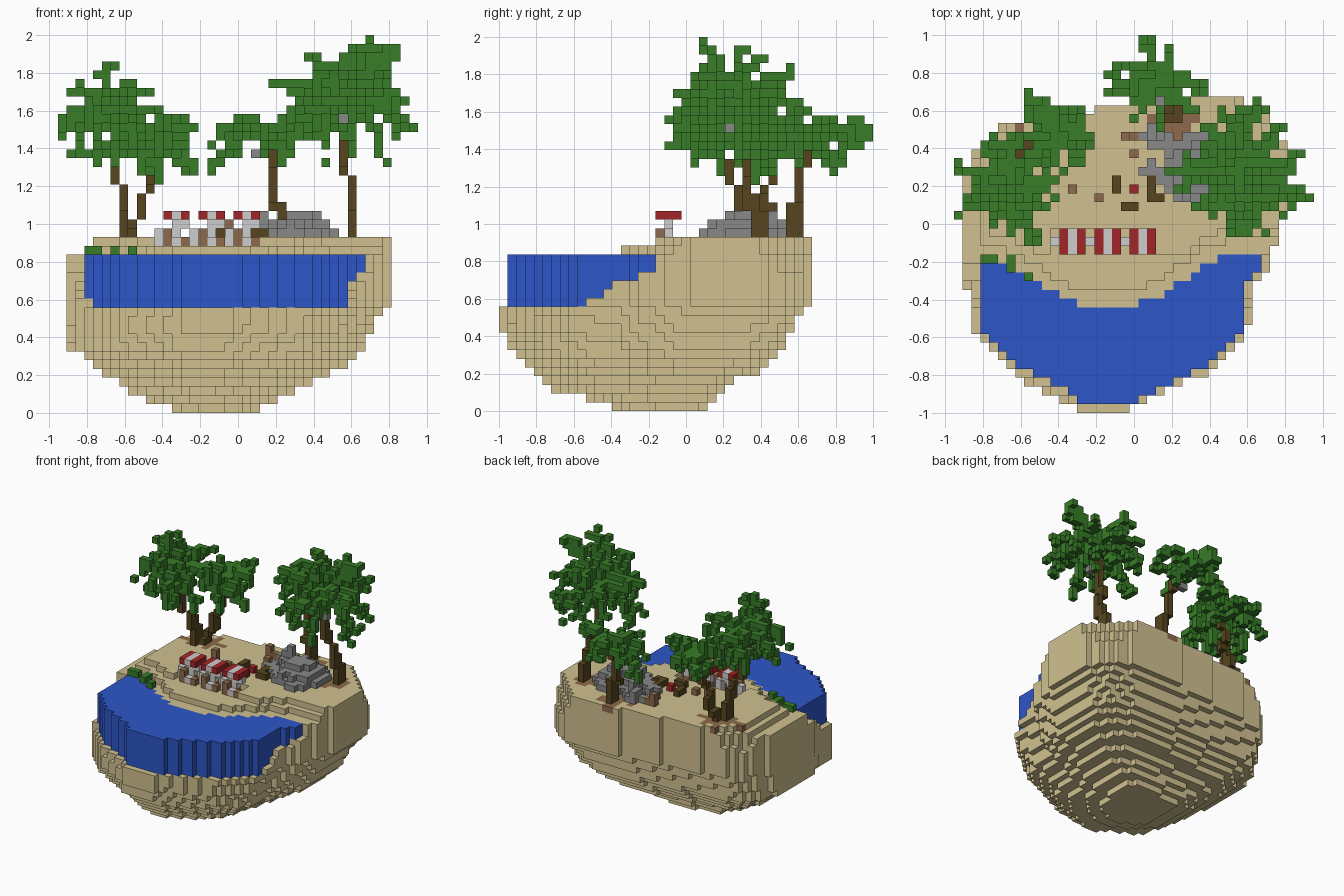
import bpy, math, random
from math import floor, sin, cos, pi

if "Cube" in bpy.data.objects:
    bpy.data.objects.remove(bpy.data.objects["Cube"])

random.seed(11)
V = 2 / 43                      # edge of one block
OX, OY = -20.5 * V, -21.5 * V   # grid origin


def material(name, r, g, b):
    lin = [((c / 255 + 0.055) / 1.055) ** 2.4 for c in (r, g, b)] + [1]
    m = bpy.data.materials.new(name)
    m.use_nodes = True
    m.diffuse_color = lin
    m.node_tree.nodes["Principled BSDF"].inputs["Base Color"].default_value = lin
    return m


MATS = {
    "sand": material("sand", 209, 193, 144),
    "water": material("water blue", 46, 86, 200),
    "leaf": material("leaf green", 55, 124, 40),
    "trunk": material("dark trunk brown", 86, 69, 30),
    "earth": material("earth brown", 142, 106, 76),
    "rock": material("rock grey", 136, 136, 136),
    "red": material("awning red", 162, 38, 40),
    "white": material("pale grey", 206, 206, 206),
}

world, parts = {}, {}


def put(part, cell, mat):
    if cell not in world and min(cell) >= 0 and cell[0] <= 40 and max(cell) <= 42:
        world[cell] = mat
        parts.setdefault(part, []).append(cell)


def cell_at(x, y, z):
    return floor((x - OX) / V), floor((y - OY) / V), floor(z / V)


def centre(i, j):
    return OX + (i + 0.5) * V, OY + (j + 0.5) * V


def lerp_table(table, key):
    if key <= table[0][0]:
        return table[0][1:]
    for a, b in zip(table, table[1:]):
        if key <= b[0]:
            t = (key - a[0]) / (b[0] - a[0])
            return [p + (q - p) * t for p, q in zip(a[1:], b[1:])]
    return table[-1][1:]


# Island outline: y, left edge, right edge
OUTLINE = [(-1, -.26, -.02), (-.93, -.35, .1), (-.86, -.49, .25), (-.77, -.67, .44),
           (-.67, -.77, .53), (-.58, -.85, .61), (-.35, -.86, .63), (-.22, -.91, .71),
           (0, -.91, .79), (.2, -.91, .81), (.4, -.84, .81), (.48, -.77, .78),
           (.54, -.7, .75), (.57, -.42, .73), (.61, -.16, .68), (.66, .15, .54)]
# Hull extents: z, left, right, front, back
HULL = [(.02, -.35, .11, -.4, .11), (.07, -.49, .23, -.53, .16), (.12, -.58, .31, -.72, .2),
        (.16, -.63, .39, -.77, .26), (.21, -.72, .48, -.81, .39), (.26, -.77, .58, -.86, .44),
        (.3, -.82, .63, -.91, .48), (.35, -.91, .67, -.95, .53), (.45, -.91, .72, -1, .58),
        (.54, -.91, .77, -1, .63), (.58, -.91, .81, -1, .67)]
# Bevel of the two back corners: z, limit of x + y, limit of y - x
CORNERS = [(.5, 1.4, 1.3), (.66, 1.31, 1.24), (.8, 1.23, 1.2), (.92, 1.16, 1.14)]
# Shoreline: x, y
SHORE = [(-.8, -.19), (-.65, -.22), (-.44, -.35), (-.28, -.44), (-.07, -.44),
         (.12, -.39), (.25, -.3), (.4, -.2), (.5, -.16)]
BEACH_SLOPE = (0, 0, .09, .22, .27, .37)


def in_hull(i, j, k):
    x, y = centre(i, j)
    z = (k + 0.5) * V
    x0, x1, y0, y1 = lerp_table(HULL, z)
    X = -.91 + (x - x0) / (x1 - x0) * 1.72
    Y = -1 + (y - y0) / (y1 - y0) * 1.67
    right_limit, left_limit = lerp_table(CORNERS, z)
    if not -1 <= Y <= .67 or x + y > right_limit or y - x > left_limit or x + y < -1.4:
        return False
    left, right = lerp_table(OUTLINE, Y)
    return left < X < right


# Island, lagoon and earth around the palm roots
ROOTS = [(-.6, .37), (-.53, .41), (.23, .56), (.6, .39)]
LAGOON_FLOOR, WATER_TOP, GROUND = 12, 18, 20
for k in range(GROUND):
    for i in range(41):
        for j in range(43):
            if not in_hull(i, j, k):
                continue
            x, y = centre(i, j)
            shore = lerp_table(SHORE, x)[0]
            if k < LAGOON_FLOOR:
                put("island", (i, j, k), "sand")
            elif k < WATER_TOP:
                if y > shore - BEACH_SLOPE[WATER_TOP - 1 - k]:
                    put("island", (i, j, k), "sand")
                elif x > -.82 and all(in_hull(i + a, j + b, k)
                                      for a, b in ((1, 0), (-1, 0), (0, 1), (0, -1))):
                    put("lagoon", (i, j, k), "water")
            elif k == WATER_TOP:
                if y > shore + .08 and x > -.81:
                    put("island", (i, j, k), "sand")
            elif y > max(shore + .14, -.14) and x > -.77 and not (-.45 < x < .13 and y < -.02):
                d = min(abs(x - a) + abs(y - b) for a, b in ROOTS)
                put("island", (i, j, k), "earth" if d < V * random.uniform(1.5, 3.6) else "sand")

# Small shore plants
for x, y in [(-.79, -.17), (-.74, -.17), (-.65, -.22), (-.65, -.17), (-.57, -.26)]:
    put("shore_plants", cell_at(x, y, .86), "leaf")

# Three striped awnings with counters and seats
for n in range(3):
    i0, j0, _ = cell_at(-.38 + n * 4 * V, -.14, 0)
    name = f"beach_stall_{n + 1}"
    for a in range(3):
        for b in range(3):
            put(name, (i0 + a, j0 + b, 22), "white" if a == 1 else "red")
    for k in (20, 21):
        put(name, (i0 + 1, j0 + 1, k), "white")
    put(name, (i0 + 2, j0 + 1, 21), "white")
    for k in (19, 20):
        put(name, (i0 - 1, j0 + 1, k), "white")
        put(name, (i0, j0, k), "earth")
        put(name, (i0 + 1, j0 + 1, k), "earth")
    put(name, (i0 + 1, j0, 19), "white")
    put(name, (i0 + 2, j0, 19), "earth")


# Palms
def frond(part, c, tip, arch):
    steps = 11
    for s in range(1, steps + 1):
        t = s / steps
        p = [a + (b - a) * t for a, b in zip(c, tip)]
        p[2] += arch * sin(pi * t)
        cell = cell_at(*p)
        put(part, cell, "leaf")
        if 0.3 < t < 0.95 and random.random() < 0.4:
            a, b, h = random.choice([(1, 0, 0), (-1, 0, 0), (0, 1, -1), (0, -1, -1), (1, 1, 0), (-1, 1, -1)])
            put(part, (cell[0] + a, cell[1] + b, cell[2] + h), "leaf")


def palm(name, base, top, crown, radius, low, high, count, tips, coconuts):
    steps = 24
    for s in range(steps + 1):
        t = s / steps
        i, j, k = cell_at(*[a + (b - a) * t for a, b in zip(base, top)])
        put(name + "_trunk", (i, j, k), "trunk")
        if t < 0.35:
            put(name + "_trunk", (i, j + 1, k), "trunk")
    for spot in coconuts:
        put(name + "_coconuts", cell_at(*spot), "rock")
    for tip in tips:
        frond(name + "_crown", crown, tip, .05)
    # golden-angle spread from drooping to upright fronds
    for n in range(count):
        a = n * 2.4 + random.uniform(-.2, .2)
        h = low + (high - low) * (n + .5) / count
        r = radius * (1 - .5 * (h / (high if h > 0 else low)) ** 2) * random.uniform(.85, 1.05)
        tip = (crown[0] + r * cos(a), crown[1] + r * sin(a), crown[2] + h)
        frond(name + "_crown", crown, tip, .1 if h < 0 else .03)


palm("left_palm", (.6, .37, .95), (.56, .26, 1.58), (.58, .27, 1.66), .36, -.36, .28, 24,
     [(.72, .1, 1.98), (.93, .12, 1.53), (.19, .3, 1.75), (.65, .66, 1.6), (.82, .3, 1.95),
      (.24, .2, 1.46), (.5, -.04, 1.5)],
     [(.56, .21, 1.57), (.6, .24, 1.52)])
palm("right_palm", (-.6, .34, .95), (-.66, .16, 1.47), (-.66, .2, 1.55), .28, -.28, .22, 19,
     [(-.93, .06, 1.48), (-.7, .12, 1.83), (-.88, .3, 1.69), (-.5, -.08, 1.4), (-.79, .1, 1.36)], [])
palm("small_palm", (-.56, .39, .95), (-.43, .47, 1.34), (-.41, .46, 1.42), .21, -.14, .14, 10,
     [(-.23, .4, 1.29), (-.57, .68, 1.4), (-.28, .6, 1.55), (-.44, .36, 1.25)], [])
palm("back_palm", (.23, .54, .95), (.17, .65, 1.38), (.1, .74, 1.45), .24, -.14, .13, 10,
     [(.09, .98, 1.52), (-.14, .78, 1.29), (.38, .74, 1.52)],
     [(.09, .66, 1.38), (.13, .64, 1.38)])

# Stepped rock mound
for i in range(41):
    for j in range(43):
        x, y = centre(i, j)
        d = min(math.hypot((x - .34) / .2, (y - .29) / .21),
                math.hypot((x - .12) / .11, (y - .47) / .11) + .3)
        for k, reach in ((20, 1), (21, .72), (22, .48)):
            if d + random.uniform(-.1, .1) < reach:
                put("rock_mound", (i, j, k), "rock")
for x, y in [(.06, .27), (.1, .27), (.14, .27), (.1, .31)]:
    put("rock_mound", cell_at(x, y, .95), "rock")

# Campfire and log seats
fi, fj, fk = cell_at(0, .19, .95)
put("campfire", (fi, fj, fk), "red")
for a, b in [(-2, 0), (-2, 1), (0, -2), (-1, -2), (2, 0), (2, 1), (2, -1), (3, -1)]:
    put("campfire_logs", (fi + a, fj + b, fk), "trunk")
for x, y, h in [(-.33, .17, 2), (-.18, .14, 1), (-.02, .37, 1), (-.05, .47, 2), (-.02, .47, 1)]:
    for k in range(h):
        put("log_seats", cell_at(x, y, .95 + k * V), "earth")

# Turn each set of blocks into a mesh of its exposed faces
FACES = {(1, 0, 0): "100 110 111 101", (-1, 0, 0): "000 001 011 010",
         (0, 1, 0): "010 011 111 110", (0, -1, 0): "000 100 101 001",
         (0, 0, 1): "001 101 111 011", (0, 0, -1): "000 010 110 100"}
for name, cells in parts.items():
    verts, faces, kinds = {}, [], []
    for c in cells:
        for step, corners in FACES.items():
            if tuple(a + b for a, b in zip(c, step)) in world:
                continue
            face = []
            for corner in corners.split():
                p = tuple(a + int(b) for a, b in zip(c, corner))
                face.append(verts.setdefault(p, len(verts)))
            faces.append(face)
            kinds.append(world[c])
    mesh = bpy.data.meshes.new(name)
    mesh.from_pydata([(OX + i * V, OY + j * V, k * V) for i, j, k in verts], [], faces)
    used = sorted(set(kinds))
    for u in used:
        mesh.materials.append(MATS[u])
    for poly, kind in zip(mesh.polygons, kinds):
        poly.material_index = used.index(kind)
    bpy.context.collection.objects.link(bpy.data.objects.new(name, mesh))
